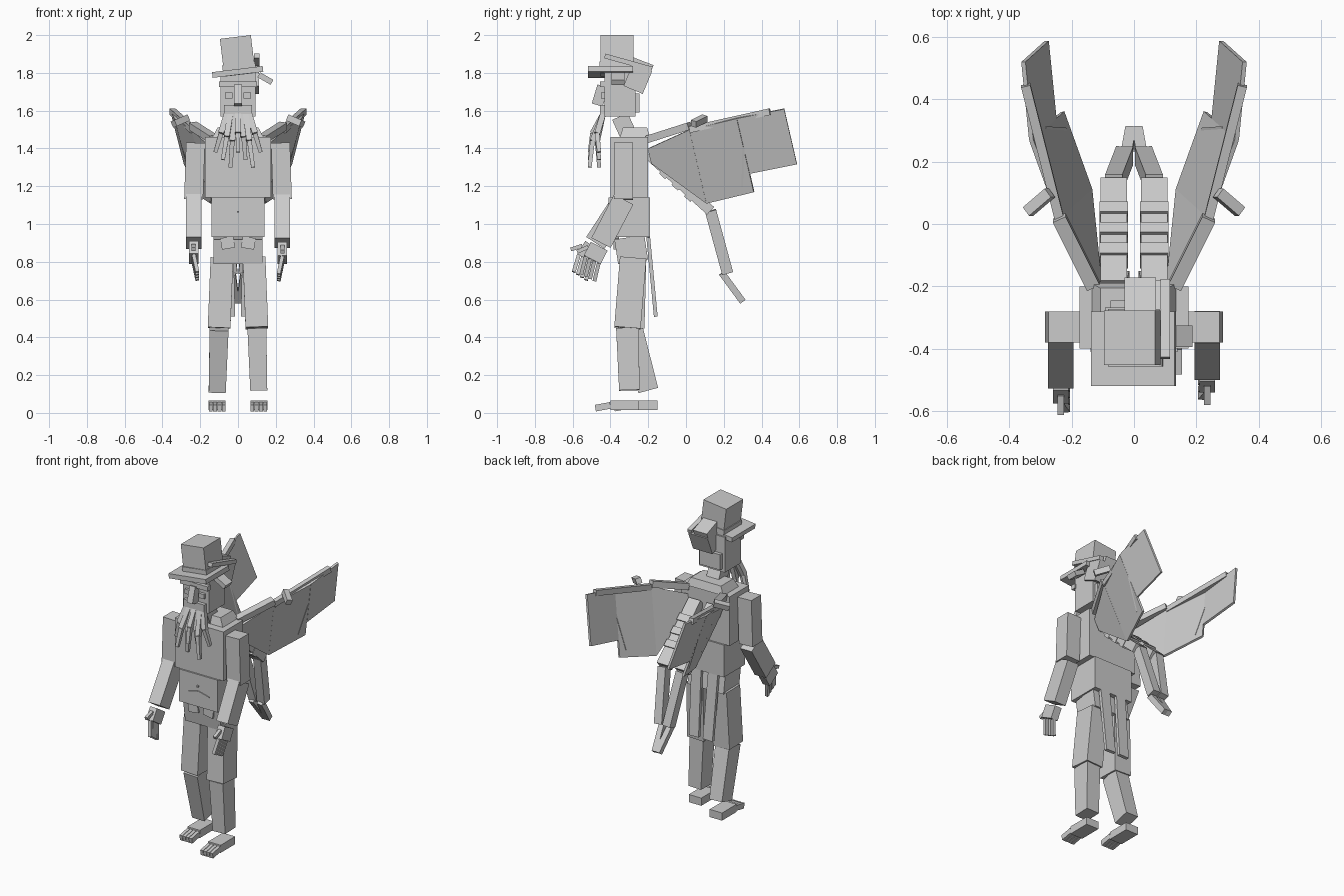
import bpy
import bmesh
from mathutils import Vector

default_cube = bpy.data.objects.get("Cube")
if default_cube:
    bpy.data.objects.remove(default_cube, do_unlink=True)

shade = .6
grey = bpy.data.materials.new("plain_grey")
grey.use_nodes = True
grey.diffuse_color = (shade, shade, shade, 1)
shader = grey.node_tree.nodes["Principled BSDF"]
shader.inputs["Base Color"].default_value = grey.diffuse_color


def at(x, y, z):
    return Vector((x, y, z))


LEFT, BACK, UP = at(1, 0, 0), at(0, 1, 0), at(0, 0, 1)
MIDDLE, ONLY_LEFT, ONLY_RIGHT, BOTH = (1,), (1,), (-1,), (1, -1)
SIDE_NAMES = {1: "left_", -1: "right_"}


def solid(name, first_ring, last_ring, sides):
    """Close two matching outlines into a solid, once for each side asked for."""
    for side in sides:
        bm = bmesh.new()
        first, last = ([bm.verts.new(at(p.x * side, p.y, p.z)) for p in ring]
                       for ring in (first_ring, last_ring))
        bm.faces.new(first)
        bm.faces.new(last)
        for i in range(len(first)):
            bm.faces.new((first[i - 1], first[i], last[i], last[i - 1]))
        bmesh.ops.recalc_face_normals(bm, faces=bm.faces)
        full_name = SIDE_NAMES[side] + name if sides is not MIDDLE else name
        mesh = bpy.data.meshes.new(full_name)
        bm.to_mesh(mesh)
        bm.free()
        mesh.materials.append(grey)
        part = bpy.data.objects.new(full_name, mesh)
        bpy.context.collection.objects.link(part)


def beam(name, start, end, width, depth, sides=MIDDLE, taper=1):
    """Four-sided block from start to end; width runs sideways where it can."""
    along = (end - start).normalized()
    reference = LEFT if abs(along.x) < .7 else BACK
    across = along.cross(reference).normalized()
    sideways = across.cross(along)
    w, d = sideways * width / 2, across * depth / 2
    outline = (w + d, w - d, -w - d, d - w)
    solid(name, [start + p for p in outline], [end + p * taper for p in outline], sides)


def sail_panel(name, inner, outer, drop, taper=1):
    """Thin sheet hanging from the edge between inner and outer."""
    normal = (outer - inner).cross(drop).normalized() * .007
    outline = (inner, outer, outer + drop, inner + drop * taper)
    solid(name, [p + normal for p in outline], [p - normal for p in outline], BOTH)


# Torso, stacked along the spine
crotch = at(0, -.28, .8)
waist = at(0, -.3, .93)
ribs = waist + UP * .21
collar = ribs + UP * .32
chin = at(0, -.35, 1.57)
beam("pelvis", crotch, waist, .26, .16)
beam("abdomen", waist, ribs, .28, .22)
beam("chest", ribs, collar, .35, .2)
nape = collar + BACK * .03
beam("upper_back", nape, nape + UP * .05, .27, .16, taper=.8)
beam("neck", collar, chin, .09, .09)

# Belly creases, belt pouches and coat tails
navel = waist - BACK * .11 + UP * .1
beam("navel", navel + UP * .03, navel + UP * .04, .01, .02)
beam("belly_crease", navel, navel + LEFT * .08 - UP * .02, .01, .01, BOTH)
pouch = crotch - BACK * .09 + LEFT * .05 + UP * .07
beam("belt_pouch", pouch, pouch + at(.01, 0, .06), .07, .03, BOTH)
tail = waist + BACK * .1 + LEFT * .06
beam("coat_tail", tail, tail + at(-.01, .04, -.42), .07, .02, BOTH)

# Legs, with the right one a step behind
for sides, step in ((ONLY_LEFT, BACK * 0), (ONLY_RIGHT, BACK * .1)):
    hip = at(.085, -.28, .82)
    knee = at(.1, -.31, .45) + step * .2
    ankle = at(.11, -.3, .12) + step
    heel = at(.11, -.25, .04) + step
    instep = heel - BACK * .15
    beam("thigh", hip, knee, .12, .14, sides)
    beam("shin", knee, ankle, .1, .12, sides, taper=.9)
    beam("foot", heel, instep, .09, .05, sides)
    for i in range(4):
        toe = instep + LEFT * .023 * (i - 1.5)
        beam("toe", toe, toe - BACK * .08 - UP * .015, .02, .035, sides)

# Arms, with the right one swung further forward
for sides, swing in ((ONLY_LEFT, BACK * 0), (ONLY_RIGHT, BACK * .03)):
    shoulder = at(.225, -.33, 1.43)
    elbow = at(.235, -.33, 1.13)
    wrist = at(.235, -.45, .9) - swing
    reach = (wrist - elbow).normalized()
    spread = reach.cross(LEFT)
    palm = wrist + reach * .1
    beam("upper_arm", shoulder, elbow, .1, .1, sides)
    beam("forearm", elbow, wrist, .083, .115, sides)
    beam("palm", wrist + reach * .02, palm, .05, .1, sides)
    for i in range(4):
        knuckle = palm + spread * .026 * (i - 1.5)
        fingertip = knuckle + reach * .05 - UP * .05 - LEFT * .02
        beam("finger", knuckle, fingertip, .02, .02, sides)
    thumb = wrist + reach * .05 + spread * .05
    beam("thumb", thumb, thumb + reach * .05 + spread * .04, .02, .02, sides)

# Head and face
face = at(0, -.44, 1.68)
beam("head", chin, chin + UP * .23, .185, .165)
beam("jaw", chin - BACK * .05, chin - BACK * .05 + UP * .06, .15, .11)
beam("nose", face + UP * .05, face - UP * .05 - BACK * .03, .04, .06)
brow = face + UP * .06
beam("brow", brow - LEFT * .1, brow + LEFT * .1, .03, .03)
beam("eye", face + LEFT * .03, face + LEFT * .07, .02, .03, BOTH)
hair = chin + BACK * .09 + UP * .02
beam("back_hair", hair, hair + UP * .1, .15, .03)

# Beard strands, fanned out and kinked in the middle
for i in range(7):
    fan = LEFT * .02 * (i - 3)
    root = face - UP * .1 + fan
    tip = root + fan - UP * (.2 + .04 * (i % 3)) - BACK * (.02 + .05 * (i % 2))
    kink = root.lerp(tip, .5) - BACK * .02
    beam("beard_upper", root, kink, .03, .03)
    beam("beard_lower", kink, tip, .025, .025, taper=.8)

# Tilted hat with a bundle strapped to its back
lean = at(-.12, 0, 1)
brim = at(0, -.4, 1.79)
seat = brim + at(.01, .035, 0)
beam("hat_brim", brim, brim + lean * .03, .27, .24)
beam("hat_band", seat + lean * .03, seat + lean * .06, .175, .185)
beam("hat_crown", seat, seat + lean * .2, .165, .175)
bundle = at(.04, -.28, 1.71)
beam("hat_bundle", bundle, bundle + at(0, .05, .12), .14, .11)
roll = at(.02, -.18, 1.82)
beam("hat_roll", roll, roll + at(0, -.13, .05), .1, .045)
strap = roll + LEFT * .08
beam("hat_strap", strap, strap + at(0, -.25, .07), .03, .025)
tag = brim + at(.11, .04, 0)
beam("hat_tag", tag, tag + at(.07, 0, -.04), .07, .03)

# Folded wings: three sheets hung from jointed beams
root = at(.13, -.2, 1.4)
bend = at(.24, .02, 1.5)
joint = at(.33, .27, 1.56)
tip = at(.355, .52, 1.61)
sail = at(-.1, .09, -.39)
sail_panel("wing_inner_sheet", root, bend, sail, taper=.2)
sail_panel("wing_middle_sheet", bend, joint, sail)
sail_panel("wing_outer_sheet", joint, tip, sail * .75)
beam("wing_root_beam", root + UP * .05, bend + UP * .02, .045, .04, BOTH)
beam("wing_tip_beam", bend, joint.lerp(tip, .7), .03, .035, BOTH)
claw = bend + at(.03, .08, .06)
beam("wing_claw", claw, claw + at(.07, -.06, -.03), .035, .035, BOTH)
beam("wing_spar", joint + sail * .4, bend.lerp(joint, .8) + sail * .9, .015, .015, BOTH)

# Rear limbs, meeting behind the body
base = at(.065, -.2, 1.37)
rear_elbow = at(.065, .13, 1.07)
rear_wrist = at(.03, .22, .74)
rear_tip = at(.01, .3, .59)
beam("rear_upper_arm", base, rear_elbow, .085, .055, BOTH)
beam("rear_forearm", rear_elbow, rear_wrist, .055, .06, BOTH)
beam("rear_hand", rear_wrist - BACK * .03, rear_tip, .035, .035, BOTH)
half_clip = (rear_elbow - base) * .05
for share in (.3, .5, .7):
    clip = base.lerp(rear_elbow, share)
    beam("rear_arm_clip", clip - half_clip, clip + half_clip, .09, .075, BOTH)
